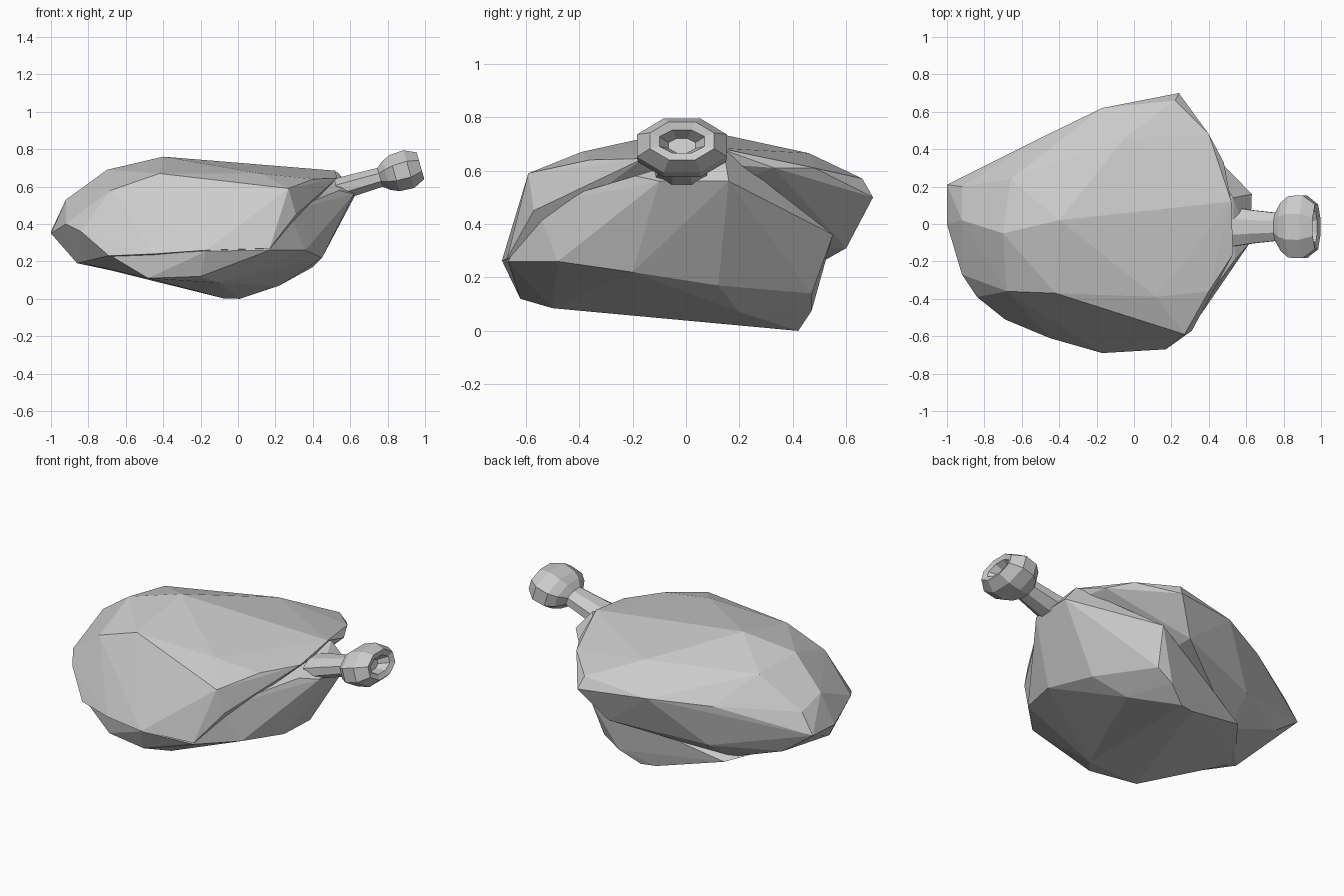
import bpy, bmesh, math
from mathutils import Vector


def finish(bm, name):
    bmesh.ops.recalc_face_normals(bm, faces=bm.faces)
    mesh = bpy.data.meshes.new(name)
    bm.to_mesh(mesh)
    bm.free()
    obj = bpy.data.objects.new(name, mesh)
    bpy.context.collection.objects.link(obj)
    return obj


def faceted_lump(name, points):
    """Closed flat-faced lump stretched over a few corner points."""
    bm = bmesh.new()
    for p in points:
        bm.verts.new(p)
    bmesh.ops.convex_hull(bm, input=bm.verts[:])
    loose = [v for v in bm.verts if not v.link_faces]
    bmesh.ops.delete(bm, geom=loose, context='VERTS')
    return finish(bm, name)


# Roasted skin: broad upper shell with a flap at the back
body = faceted_lump("roast_body", [
    # blunt rounded end
    (-1, 0.21, 0.36), (-1, 0, 0.35), (-0.92, -0.27, 0.40), (-0.84, -0.39, 0.36),
    (-0.86, -0.15, 0.19), (-0.92, 0.02, 0.53), (-0.92, 0.2, 0.48), (-0.82, 0.24, 0.23),
    # crown
    (-0.70, -0.05, 0.69), (-0.68, -0.36, 0.58), (-0.40, 0.02, 0.76), (-0.66, 0.24, 0.655),
    (-0.42, -0.37, 0.67), (0.12, -0.39, 0.67), (0.52, 0.12, 0.685), (0.40, -0.36, 0.64),
    (0.53, -0.16, 0.645), (0.48, 0.33, 0.61), (-0.05, 0.46, 0.665),
    # front side
    (-0.69, -0.51, 0.23), (-0.45, -0.61, 0.24), (-0.17, -0.69, 0.26),
    (0.17, -0.67, 0.27), (0.31, -0.57, 0.45), (0.27, -0.59, 0.59),
    # back flap
    (0.24, 0.70, 0.50), (0.22, 0.66, 0.57), (0.40, 0.48, 0.61), (-0.17, 0.62, 0.52),
    (-0.50, 0.46, 0.50), (-0.45, 0.43, 0.24), (0.10, 0.60, 0.31), (-0.48, 0.25, 0.11),
])

# Meat: cut underside and the shoulder that narrows to the bone
meat = faceted_lump("meat", [
    # underside
    (0.01, 0.42, 0), (-0.08, 0.40, 0.003), (-0.48, 0.32, 0.105), (-0.84, -0.14, 0.192),
    (-0.48, -0.55, 0.11), (-0.20, -0.62, 0.12), (-0.10, -0.50, 0.085), (0.22, 0.20, 0.07),
    # lower rim
    (-0.68, -0.49, 0.23), (-0.17, -0.685, 0.255), (0.17, -0.665, 0.26), (0.36, -0.48, 0.26),
    (0.45, -0.20, 0.22), (0.40, 0.12, 0.17), (0.12, 0.47, 0.075), (0.22, 0.47, 0.14),
    # shoulder
    (0.25, 0.55, 0.36), (0.45, 0.30, 0.40), (0.63, 0.16, 0.56), (0.62, -0.10, 0.56),
    (0.54, -0.19, 0.58), (0.53, 0.14, 0.68), (0.27, -0.56, 0.47),
])

# Fuse skin and meat into one surface
mod = body.modifiers.new("fuse", 'BOOLEAN')
mod.operation, mod.solver, mod.object = 'UNION', 'EXACT', meat
fused = bpy.data.meshes.new_from_object(
    body.evaluated_get(bpy.context.evaluated_depsgraph_get()))
body.modifiers.clear()
body.data = fused
bpy.data.objects.remove(meat)

# Bone: flattened octagonal rings along a tilted axis, hollow at the end
start, tilt, sides = Vector((0.50, -0.015, 0.575)), math.radians(16), 8
axis = Vector((math.cos(tilt), 0, math.sin(tilt)))
up = Vector((-math.sin(tilt), 0, math.cos(tilt)))
# distance along the axis, half width, half height
profile = [(0.03, 0.105, 0.06), (0.13, 0.09, 0.058), (0.27, 0.075, 0.052),
           (0.305, 0.13, 0.08), (0.35, 0.165, 0.10), (0.43, 0.168, 0.105),
           (0.495, 0.12, 0.074), (0.485, 0.085, 0.045), (0.43, 0.05, 0.028)]
bm = bmesh.new()
rings = []
for dist, half_w, half_h in profile:
    ring = []
    for i in range(sides):
        a = 2 * math.pi * (i + 0.5) / sides
        k = 1 / math.cos(math.pi / sides)
        ring.append(bm.verts.new(start + axis * dist
                                 + Vector((0, 1, 0)) * half_w * k * math.cos(a)
                                 + up * half_h * k * math.sin(a)))
    rings.append(ring)
for r0, r1 in zip(rings, rings[1:]):
    for i in range(sides):
        j = (i + 1) % sides
        bm.faces.new((r0[i], r0[j], r1[j], r1[i]))
bm.faces.new(rings[0])
bm.faces.new(rings[-1])
finish(bm, "bone")
